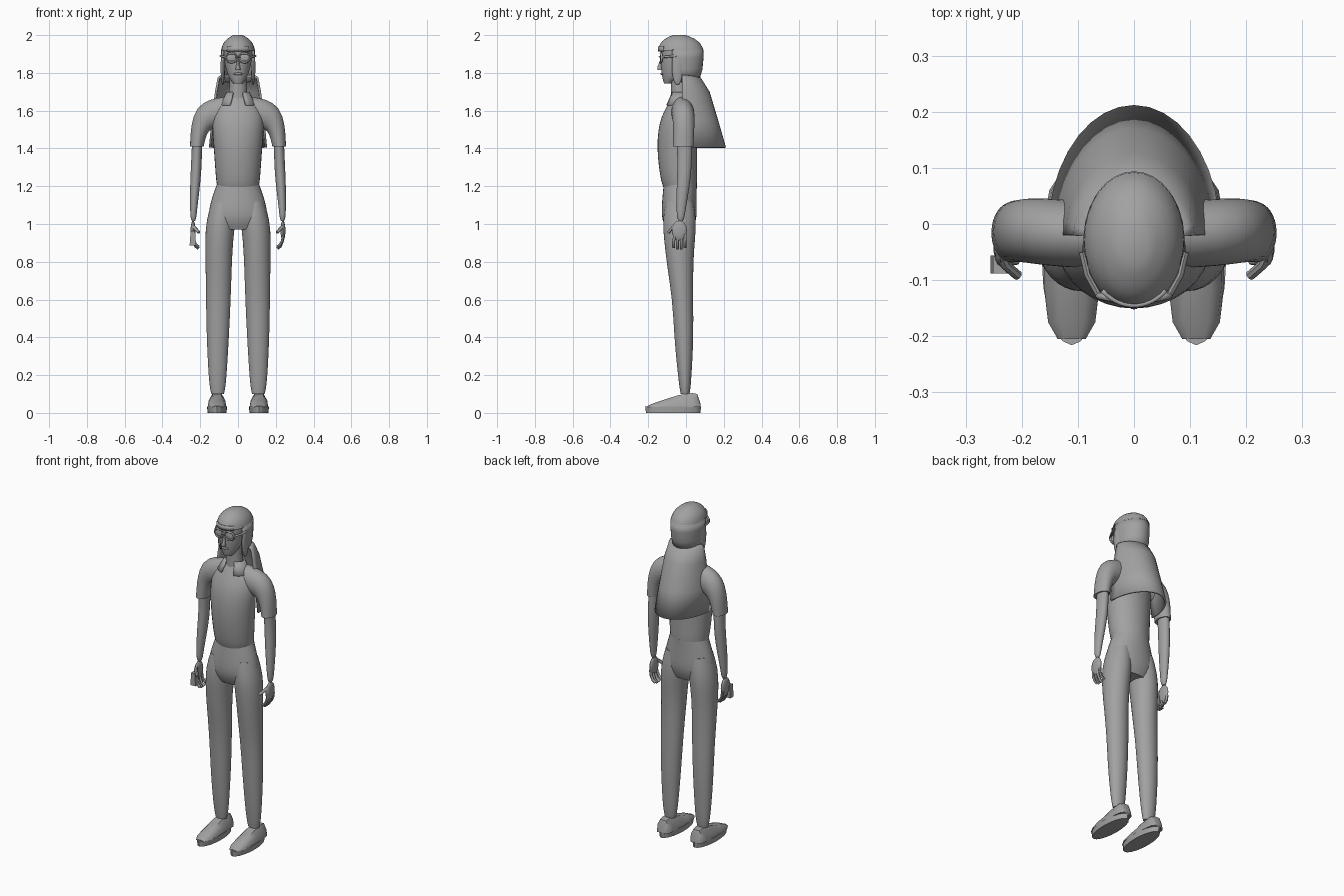
import bpy, bmesh
from math import sin, cos, radians, pi
from mathutils import Matrix, Vector

if "Cube" in bpy.data.objects:
    bpy.data.objects.remove(bpy.data.objects["Cube"])

grey = bpy.data.materials.new("plain grey")
grey.use_nodes = True
GREY = (0.36, 0.36, 0.36, 1)
grey.diffuse_color = GREY
grey.node_tree.nodes["Principled BSDF"].inputs["Base Color"].default_value = GREY
parts = []


def finish(name, bm, subdiv=0, thick=0):
    bmesh.ops.recalc_face_normals(bm, faces=bm.faces)
    me = bpy.data.meshes.new(name)
    bm.to_mesh(me)
    bm.free()
    me.materials.append(grey)
    ob = bpy.data.objects.new(name, me)
    bpy.context.collection.objects.link(ob)
    if thick:
        ob.modifiers.new("thickness", "SOLIDIFY").thickness = thick
    if subdiv:
        ob.modifiers.new("smooth", "SUBSURF").levels = subdiv
        ob.modifiers["smooth"].render_levels = subdiv
    parts.append(ob)
    return ob


def loft(name, rings, side=1, sides=16, subdiv=1):
    """Closed body through rings of (x, y, z, rx, ry, tilt about y)."""
    bm = bmesh.new()
    crease = bm.edges.layers.float.new("crease_edge")
    rows = []
    for x, y, z, rx, ry, *tilt in rings:
        t = radians(tilt[0]) if tilt else 0
        row = []
        for i in range(sides):
            a = 2 * pi * i / sides
            u = rx * cos(a)
            row.append(bm.verts.new((side * (x + u * cos(t)), y + ry * sin(a), z + u * sin(t))))
        rows.append(row)
    for lo, hi in zip(rows, rows[1:]):
        for i in range(sides):
            j = (i + 1) % sides
            bm.faces.new((lo[i], lo[j], hi[j], hi[i]))
    for row in (rows[0], rows[-1]):
        for e in bm.faces.new(row).edges:
            e[crease] = 1
    return finish(name, bm, subdiv)


def shell(name, rings, start, end, thick=0.008, steps=18):
    """Open curved sheet through partial rings of (y, z, rx, ry)."""
    bm = bmesh.new()
    rows = []
    for y, z, rx, ry in rings:
        angles = [radians(start + (end - start) * i / steps) for i in range(steps + 1)]
        rows.append([bm.verts.new((rx * cos(a), y + ry * sin(a), z)) for a in angles])
    for lo, hi in zip(rows, rows[1:]):
        for i in range(steps):
            bm.faces.new((lo[i], lo[i + 1], hi[i + 1], hi[i]))
    return finish(name, bm, 0, thick)


def ellipsoid(name, centre, size):
    bm = bmesh.new()
    bmesh.ops.create_uvsphere(bm, u_segments=16, v_segments=10, radius=1,
                              matrix=Matrix.Translation(centre) @ Matrix.Diagonal((*size, 1)))
    return finish(name, bm)


def tube(name, points, radius, closed=False):
    cu = bpy.data.curves.new(name, "CURVE")
    cu.dimensions = "3D"
    cu.bevel_depth = radius
    cu.bevel_resolution = 2
    cu.use_fill_caps = True
    sp = cu.splines.new("POLY")
    sp.points.add(len(points) - 1)
    for p, co in zip(sp.points, points):
        p.co = (*co, 1)
    sp.use_cyclic_u = closed
    tmp = bpy.data.objects.new(name, cu)
    bm = bmesh.new()
    me = bpy.data.meshes.new_from_object(tmp)
    bm.from_mesh(me)
    bpy.data.objects.remove(tmp)
    bpy.data.meshes.remove(me)
    return finish(name, bm)


# Shirt body, neck and trousers seat
loft("shirt", [(0, -.032, 1.195, .112, .09), (0, -.036, 1.225, .118, .098),
               (0, -.043, 1.3, .124, .103), (0, -.047, 1.4, .131, .109),
               (0, -.047, 1.5, .14, .103), (0, -.042, 1.57, .138, .09),
               (0, -.033, 1.63, .115, .067), (0, -.03, 1.675, .06, .045)])
loft("neck", [(0, -.032, 1.6, .06, .055), (0, -.034, 1.67, .048, .043),
              (0, -.04, 1.8, .045, .045)])
loft("trousers_seat", [(0, -.03, 1.215, .113, .09), (0, -.034, 1.15, .138, .092),
                       (0, -.036, 1.08, .157, .096), (0, -.036, 1.02, .163, .094),
                       (0, -.034, .97, .12, .068)])

# Collar with an open front
shell("collar", [(-.032, 1.7, .06, .045), (-.034, 1.665, .078, .06),
                 (-.036, 1.63, .1, .075)], -65, 245)

# Head, cap, brim and nose
loft("face", [(0, -.095, 1.745, .026, .022), (0, -.08, 1.77, .047, .046),
              (0, -.055, 1.82, .066, .079), (0, -.045, 1.87, .076, .092),
              (0, -.038, 1.94, .078, .098)])
loft("cap_top", [(0, -.028, 1.918, .092, .125), (0, -.03, 1.955, .084, .113),
                 (0, -.033, 1.983, .058, .08), (0, -.035, 2, .026, .035)])
shell("cap_back", [(-.028, 1.925, .089, .12), (-.028, 1.88, .09, .121),
                   (-.028, 1.82, .088, .115), (-.028, 1.75, .08, .095)], -22, 202)
shell("cap_brim", [(-.03, 1.94, .092, .119), (-.03, 1.913, .093, .119)], 230, 310)
loft("nose", [(0, -.138, 1.815, .014, .014), (0, -.14, 1.825, .014, .016),
              (0, -.133, 1.85, .008, .012), (0, -.128, 1.875, .006, .008)], sides=8)
ellipsoid("mouth", (0, -.121, 1.795), (.024, .014, .008))
tube("goggle_bridge", [(-.012, -.14, 1.885), (.012, -.14, 1.885)], .005)

# Flared shell hanging behind the shoulders
shell("back_shell", [(-.02, 1.79, .09, .055), (-.02, 1.775, .108, .098),
                     (-.02, 1.7, .122, .145), (-.02, 1.55, .14, .19),
                     (-.02, 1.405, .154, .232)], 0, 180, .012)

for side, word in ((1, "left"), (-1, "right")):
    # Goggles and ear flaps
    ring = [(side * .034 + .029 * cos(a), -.134 + .006 * abs(cos(a)), 1.88 + .024 * sin(a))
            for a in (2 * pi * i / 20 for i in range(20))]
    tube(word + "_goggle_rim", ring, .006, True)
    ellipsoid(word + "_goggle_lens", (side * .034, -.13, 1.88), (.028, .008, .023))
    tube(word + "_goggle_strap", [(side * .062, -.128, 1.883), (side * .083, -.09, 1.887),
                                  (side * .092, -.05, 1.89)], .006)
    ellipsoid(word + "_ear_flap", (side * .08, -.045, 1.83), (.012, .03, .095))

    # Sleeve, then arm down to the wrist
    loft(word + "_sleeve", [(.07, -.02, 1.592, .083, .06, 90), (.135, -.016, 1.585, .08, .062, 80),
                            (.18, -.012, 1.56, .074, .06, 55), (.202, -.012, 1.51, .05, .057, 22),
                            (.212, -.013, 1.46, .041, .056, 5), (.218, -.015, 1.41, .037, .055)], side)
    loft(word + "_arm", [(.215, -.01, 1.47, .028, .042), (.218, -.007, 1.38, .028, .04),
                         (.222, -.008, 1.28, .029, .038), (.229, -.017, 1.18, .026, .034),
                         (.235, -.026, 1.08, .019, .025), (.236, -.028, 1.03, .016, .02),
                         (.236, -.028, 1.015, .008, .01)], side)

    # Hand
    ellipsoid(word + "_palm", (side * .238, -.035, .965), (.013, .04, .053))
    for n in range(4):
        y = -.065 + .02 * n
        drop = .008 if n in (1, 2) else 0
        tube(f"{word}_finger_{n + 1}", [(side * .24, y * .9, .945), (side * .236, y, .912),
                                        (side * .224, y, .89 - drop), (side * .208, y, .878 - drop)], .008)
    tube(word + "_thumb", [(side * .24, -.05, .995), (side * .23, -.072, .98),
                           (side * .207, -.092, .955)], .009)

    # Trouser leg
    loft(word + "_leg", [(.08, -.034, 1.12, .06, .075), (.09, -.035, 1.02, .08, .092),
                         (.1, -.034, .92, .076, .084), (.102, -.033, .8, .071, .072),
                         (.104, -.017, .6, .067, .056), (.107, -.011, .4, .06, .052),
                         (.108, -.008, .25, .052, .041), (.108, -.005, .14, .044, .031),
                         (.108, -.005, .1, .034, .024)], side)

    # Shoe upper over a flat sole
    loft(word + "_shoe_sole", [(.111, -.068, 0, .05, .144), (.111, -.068, .033, .053, .148)], side, 20, 0)
    bm = bmesh.new()
    rows = []
    for y, w, top in ((-.205, .025, .036), (-.175, .042, .05), (-.11, .05, .072), (-.04, .049, .094),
                      (.03, .045, .105), (.06, .04, .1), (.078, .028, .045)):
        outline = ((-1, 0), (-.9, .55), (-.5, 1), (.5, 1), (.9, .55), (1, 0))
        rows.append([bm.verts.new((side * .111 + w * u, y, .03 + (top - .03) * v)) for u, v in outline])
    for a, b in zip(rows, rows[1:]):
        for i in range(6):
            j = (i + 1) % 6
            bm.faces.new((a[i], a[j], b[j], b[i]))
    bm.faces.new(rows[0])
    bm.faces.new(rows[-1])
    finish(word + "_shoe_upper", bm)

# Small box held in the right hand
bm = bmesh.new()
bmesh.ops.create_cube(bm, size=1, matrix=Matrix.Translation((-.239, -.072, .925))
                      @ Matrix.Diagonal((.034, .032, .075, 1)))
for v in bm.verts:
    if v.co.z > .925:
        v.co.x = -.239 + (v.co.x + .239) * .7
finish("held_box", bm)

bpy.ops.object.select_all(action="DESELECT")
for ob in parts:
    ob.select_set(True)
bpy.context.view_layer.objects.active = parts[0]
bpy.ops.object.shade_smooth_by_angle(angle=radians(45))
